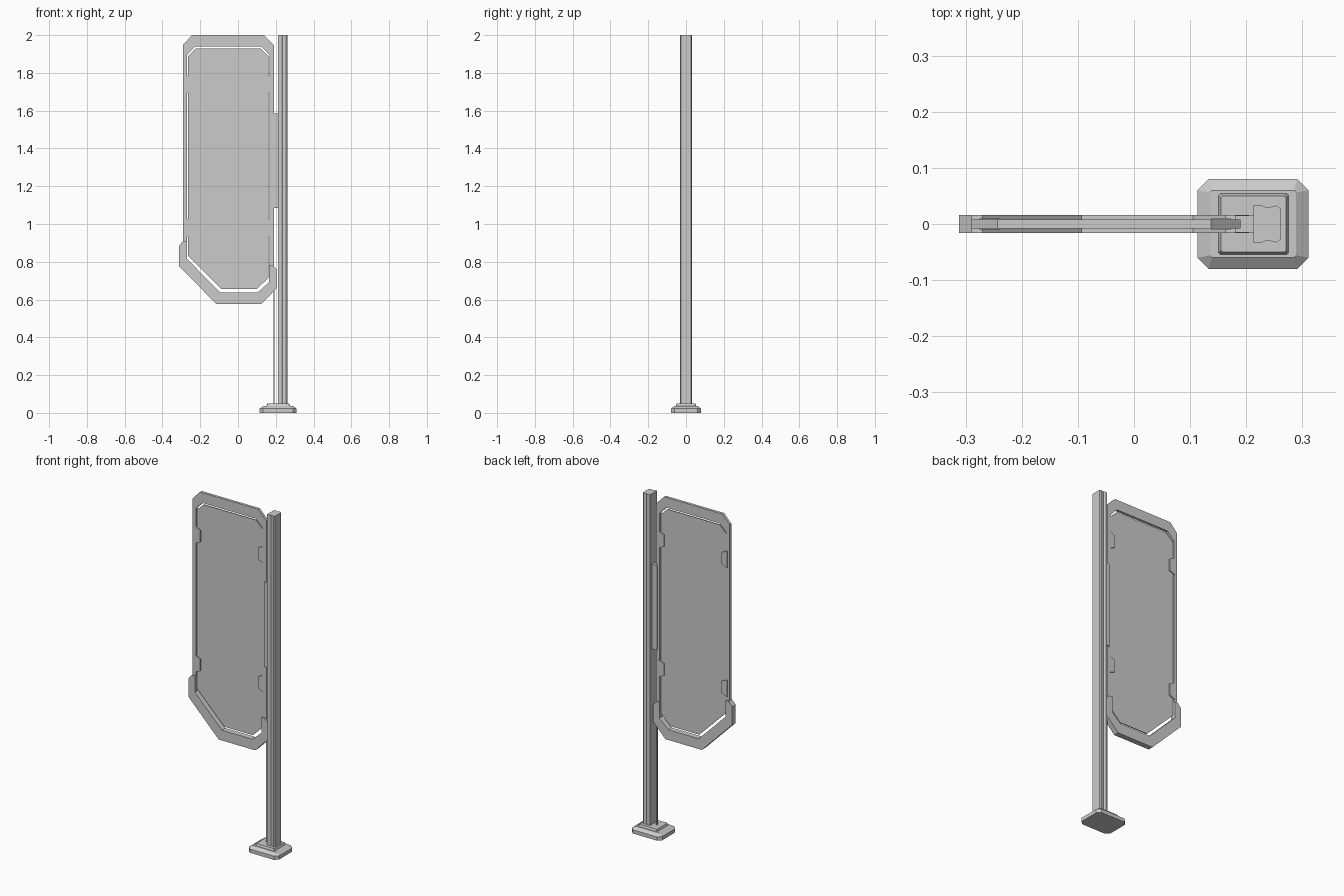
import bpy, bmesh

if "Cube" in bpy.data.objects:
    bpy.data.objects.remove(bpy.data.objects["Cube"])

mat = bpy.data.materials.new("grey metal")
mat.diffuse_color = (0.6, 0.6, 0.6, 1)
mat.use_nodes = True
mat.node_tree.nodes["Principled BSDF"].inputs["Base Color"].default_value = mat.diffuse_color


def finish(name, bm):
    bmesh.ops.recalc_face_normals(bm, faces=bm.faces)
    me = bpy.data.meshes.new(name)
    bm.to_mesh(me)
    bm.free()
    me.materials.append(mat)
    ob = bpy.data.objects.new(name, me)
    bpy.context.collection.objects.link(ob)
    return ob


def loft(name, rings):
    """Closed solid through a stack of equal-length outlines."""
    bm = bmesh.new()
    vs = [[bm.verts.new(p) for p in r] for r in rings]
    n = len(vs[0])
    for a, b in zip(vs, vs[1:]):
        for i in range(n):
            j = (i + 1) % n
            bm.faces.new((a[i], a[j], b[j], b[i]))
    bm.faces.new(vs[0])
    bm.faces.new(vs[-1])
    return finish(name, bm)


def plate(name, outline, half):
    """Outline in x, z given thickness in y."""
    return loft(name, [[(x, y, z) for x, z in outline] for y in (-half, half)])


def strip(name, outer, inner, half):
    """Band between two matching polylines, each section a rectangle."""
    rings = []
    for (ax, az), (bx, bz) in zip(outer, inner):
        rings.append([(ax, -half, az), (bx, -half, bz), (bx, half, bz), (ax, half, az)])
    return loft(name, rings)


def box(name, x0, x1, half, z0, z1):
    return plate(name, [(x0, z0), (x1, z0), (x1, z1), (x0, z1)], half)


def octagon(cx, hx, hy, c, z):
    pts = [(hx, hy - c), (hx - c, hy), (c - hx, hy), (-hx, hy - c),
           (-hx, c - hy), (c - hx, -hy), (hx - c, -hy), (hx, c - hy)]
    return [(cx + x, y, z) for x, y in pts]


# Upper thin frame around the panel
strip("upper_frame",
      [(-0.29, 0.78), (-0.29, 1.95), (-0.243, 2.0), (0.137, 2.0), (0.19, 1.947), (0.19, 0.7)],
      [(-0.27, 0.78), (-0.27, 1.895), (-0.226, 1.94), (0.123, 1.94), (0.166, 1.895), (0.166, 0.7)],
      0.008)

# Thick lower frame
strip("lower_frame",
      [(-0.29, 0.91), (-0.312, 0.885), (-0.312, 0.776), (-0.115, 0.577),
       (0.123, 0.577), (0.205, 0.66), (0.205, 0.76), (0.183, 0.782)],
      [(-0.27, 0.91), (-0.27, 0.885), (-0.27, 0.815), (-0.094, 0.638),
       (0.105, 0.638), (0.163, 0.69), (0.163, 0.76), (0.163, 0.782)],
      0.016)

# Inner panel
plate("panel", [(-0.266, 0.832), (-0.088, 0.655), (0.098, 0.655), (0.161, 0.715),
                (0.161, 1.889), (0.12, 1.929), (-0.223, 1.929), (-0.266, 1.888)], 0.003)

# Clips holding the panel
for z in (0.94, 1.70):
    for side, x_edge, x_in in (("left", -0.275, -0.24), ("right", 0.173, 0.138)):
        plate(f"clip_{side}", [(x_edge, z - 0.01), (x_in, z + 0.005),
                               (x_in, z + 0.075), (x_edge, z + 0.09)], 0.01)

# Hinge plate to the post, and the thin rod below the frame
box("hinge_plate", 0.18, 0.216, 0.015, 1.085, 1.585)
box("thin_rod", 0.187, 0.194, 0.004, 0.045, 0.66)

# Post with shallow grooves on its front and back
half_profile = [(0.213, 0.033), (0.228, 0.033), (0.236, 0.029),
                (0.254, 0.033), (0.262, 0.027)]
profile = half_profile + [(x, -y) for x, y in reversed(half_profile)]
loft("post", [[(x, y, z) for x, y in profile] for z in (0.03, 2.0)])

# Stepped base
loft("base", [octagon(0.212, 0.099, 0.08, 0.02, 0.0),
              octagon(0.212, 0.099, 0.08, 0.02, 0.022),
              octagon(0.212, 0.077, 0.06, 0.004, 0.037)])
loft("base_step", [octagon(0.213, 0.065, 0.057, 0.003, 0.03),
                   octagon(0.213, 0.058, 0.05, 0.003, 0.049)])
